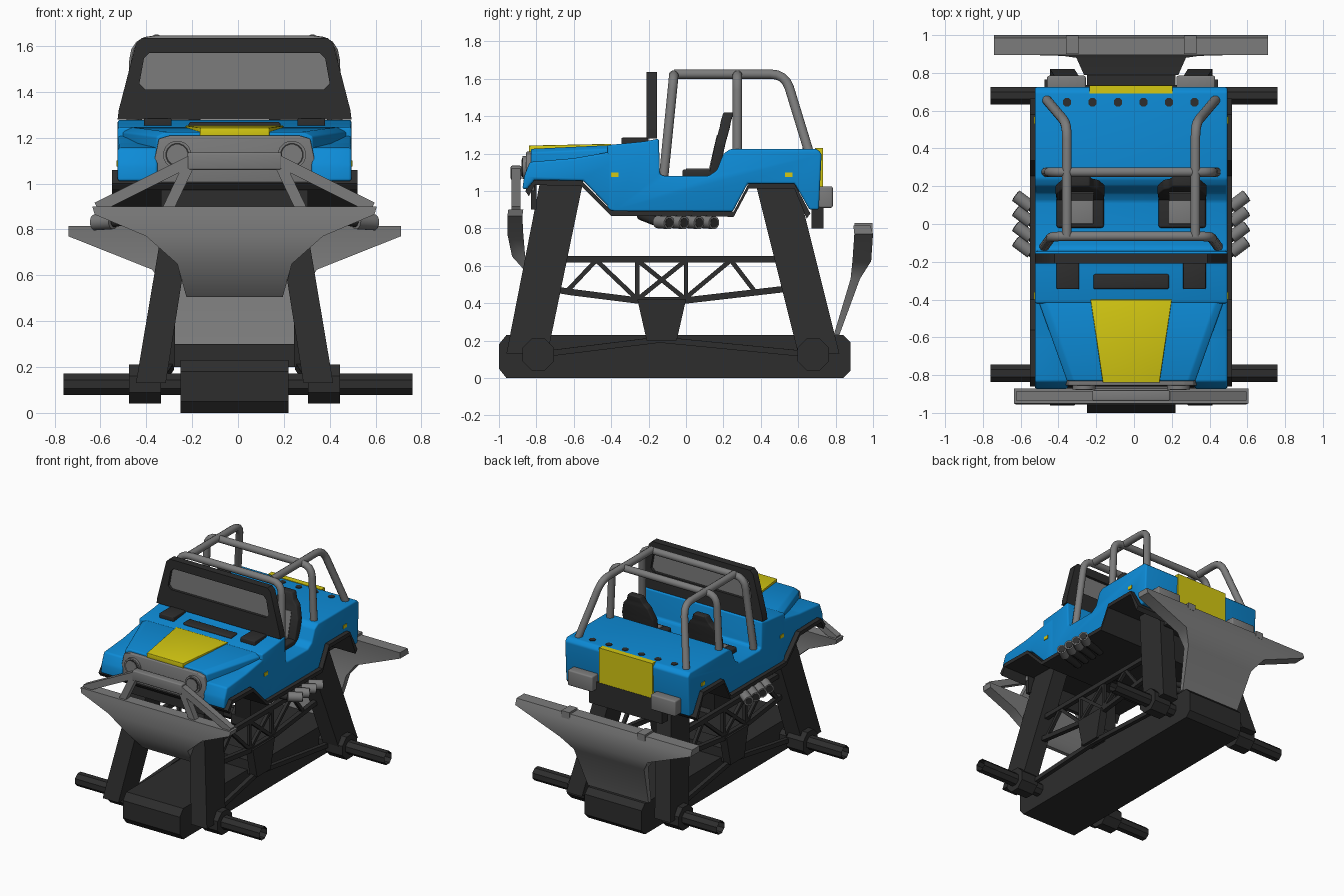
import bpy, bmesh, math
from mathutils import Vector as V

if "Cube" in bpy.data.objects:
    bpy.data.objects.remove(bpy.data.objects["Cube"])

CX = -0.015  # the body sits slightly off the axle centre


def material(name, col):
    m = bpy.data.materials.new(name)
    m.diffuse_color = (*col, 1)
    m.use_nodes = True
    m.node_tree.nodes["Principled BSDF"].inputs["Base Color"].default_value = m.diffuse_color
    return m


BLUE = material("blue paint", (0.004, 0.26, 0.68))
YELLOW = material("yellow paint", (0.66, 0.58, 0.006))
BLACK = material("dark grey", (0.026, 0.026, 0.026))
GREY = material("metal grey", (0.2, 0.2, 0.2))


def loft(name, rings, mat, bevel=0, caps=True, closed=False, cx=CX):
    """Skin a list of equal point rings; optional rounded edges."""
    bm = bmesh.new()
    vs = [[bm.verts.new((p[0] + cx, p[1], p[2])) for p in r] for r in rings]
    n = len(rings[0])
    pairs = list(zip(vs, vs[1:])) + ([(vs[-1], vs[0])] if closed else [])
    for a, b in pairs:
        for i in range(n):
            j = (i + 1) % n
            bm.faces.new((a[i], a[j], b[j], b[i]))
    if caps and not closed:
        bm.faces.new(vs[0])
        bm.faces.new(vs[-1])
    bmesh.ops.recalc_face_normals(bm, faces=bm.faces[:])
    if bevel:
        bmesh.ops.bevel(bm, geom=bm.edges[:], offset=bevel, segments=3, profile=0.5,
                        affect='EDGES', clamp_overlap=True)
    me = bpy.data.meshes.new(name)
    bm.to_mesh(me)
    bm.free()
    me.materials.append(mat)
    ob = bpy.data.objects.new(name, me)
    bpy.context.collection.objects.link(ob)
    return ob


def prism(name, prof, x0, x1, mat, bevel=0):
    return loft(name, [[(x, y, z) for y, z in prof] for x in (x0, x1)], mat, bevel)


def rect(x0, x1, y0, y1, z):
    return [(x0, y0, z), (x1, y0, z), (x1, y1, z), (x0, y1, z)]


def box(name, x0, x1, y0, y1, z0, z1, mat, bevel=0):
    return loft(name, [rect(x0, x1, y0, y1, z0), rect(x0, x1, y0, y1, z1)], mat, bevel)


def tube(name, pts, r, mat, ref=(1, 0, 0), n=12, rnd=0, caps=True, cx=CX):
    """Tube along a path; rnd rounds the corners; n=4 gives a square beam."""
    pts, ref = [V(p) for p in pts], V(ref)
    path = [pts[0]]
    for a, b, c in zip(pts, pts[1:], pts[2:]):
        if rnd:
            p, q = b + (a - b).normalized() * rnd, b + (c - b).normalized() * rnd
            path += [p * (1 - t) ** 2 + b * 2 * t * (1 - t) + q * t * t for t in (0, .25, .5, .75, 1)]
        else:
            path.append(b)
    path.append(pts[-1])
    rings = []
    for i, p in enumerate(path):
        t = (path[min(i + 1, len(path) - 1)] - path[max(i - 1, 0)]).normalized()
        u = t.cross(ref).normalized()
        w = t.cross(u)
        k = r * (1.414 if n == 4 else 1)
        rings.append([p + k * (u * math.cos(a) + w * math.sin(a))
                      for a in [2 * math.pi * (j + .5) / n for j in range(n)]])
    return loft(name, rings, mat, caps=caps, cx=cx)


# --- chassis: low box, axles, legs, truss ---
prism("chassis_box", [(-1, .05), (-.96, 0), (.84, 0), (.88, .04), (.88, .19), (.84, .23), (-.96, .23), (-1, .18)],
      -.235, .235, BLACK)
for y, tag in ((-.79, "front"), (.68, "rear")):
    tube(tag + "_axle", [(-.76, y, .125), (.76, y, .125)], .05, BLACK, (0, 1, 0), 8, caps=False, cx=0)
    tube(tag + "_axle_bore", [(-.76, y, .125), (.76, y, .125)], .042, BLACK, (0, 1, 0), 8, caps=False, cx=0)
for s in (1, -1):
    for tag, b, t, y in (("front", (-.96, -.74), (-.78, -.55), -.79), ("rear", (.6, .82), (.37, .59), .68)):
        loft(tag + "_leg", [rect(s * .3, s * .43, *b, .13), rect(s * .155, s * .275, *t, 1.05)], BLACK)
        tube(tag + "_hub", [(s * .32, y, .125), (s * .46, y, .125)], .092, BLACK, (0, 1, 0), 8)
        tube(tag + "_link_arm", [(s * .33, y, .125), (s * .28, -.14, .205)], .016, BLACK, (0, 0, 1), 4)
    x = s * .29
    tube("truss_top_rail", [(x, -.68, .635), (x, .5, .635)], .017, BLACK, n=4)
    tube("truss_arch", [(x, -.74, .48), (x, -.62, .46), (x, -.26, .415), (x, 0, .415), (x, .52, .475)], .017, BLACK, n=4)
    for a, b in (((-.26, .42), (-.26, .63)), ((0, .42), (0, .63)), ((-.26, .42), (0, .63)), ((0, .42), (-.26, .63)),
                 ((-.64, .46), (-.48, .63)), ((-.48, .63), (-.27, .43)), ((0, .43), (.24, .63)), ((.24, .63), (.37, .46))):
        tube("truss_brace", [(x, *a), (x, *b)], .012, BLACK, n=4)
    prism("truss_post", [(-.21, .2), (-.05, .2), (0, .42), (-.26, .42)], x - .03, x + .03, BLACK)
box("centre_mount", -.26, .26, -.2, -.06, .2, .3, BLACK)

# --- blue body: tub, hood, fenders ---
prism("body_tub", [(-.42, .9), (-.42, 1.245), (-.22, 1.265), (-.145, 1.28), (-.14, 1.09), (-.12, 1.08), (.12, 1.08),
                   (.165, 1.11), (.2, 1.2), (.24, 1.225), (.7, 1.225), (.725, 1.2), (.71, .9), (.66, .9), (.58, 1.04),
                   (.33, 1.04), (.25, .89), (-.38, .89)], -.51, .51, BLUE, .012)
loft("hood", [[(-h, y, 1.05), (h, y, 1.05), (h, y, z - .02), (h - .04, y, z), (-h + .04, y, z), (-h, y, z - .02)]
              for h, y, z in ((.34, -.83, 1.225), (.49, -.41, 1.245))], BLUE, .008)
for s in (1, -1):
    prism("fender", [(-.875, 1.01), (-.865, 1.08), (-.835, 1.155), (-.6, 1.175), (-.4, 1.21), (-.3, 1.22), (-.3, .9),
                     (-.4, .9), (-.55, 1.055), (-.81, 1.06), (-.85, 1.01)], s * .335, s * .51, BLUE, .018)

# --- dark underside and wheel arch trim ---
low = [(-.86, 1.0), (-.81, 1.06), (-.56, 1.055), (-.4, .895), (.255, .89), (.335, 1.04), (.58, 1.04), (.665, .88)]
prism("underside_trim", low + [(y + (.02 if i < 1 else -.02 if i == 7 else 0), z - .028)
                               for i, (y, z) in reversed(list(enumerate(low)))], -.535, .535, BLACK)
box("front_crossmember", -.32, .32, -.83, -.8, .9, 1.06, BLACK)
box("rear_valance", -.3, .3, .67, .735, .8, .97, BLACK)

# --- nose: grille and headlights ---
loft("grille", [[(-.33, y, 1.0), (.33, y, 1.0), (.35, y, 1.1), (.33, y, 1.195), (.28, y, 1.21), (-.28, y, 1.21),
                 (-.33, y, 1.195), (-.35, y, 1.1)] for y in (-.855, -.81)], GREY, .006)
for s in (1, -1):
    tube("headlight_ring", [(s * .25, -.875, 1.125), (s * .25, -.83, 1.125)], .062, GREY, n=16)
    tube("headlight_gap", [(s * .25, -.877, 1.125), (s * .25, -.83, 1.125)], .052, BLACK, n=16)
    tube("headlight_lens", [(s * .25, -.88, 1.125), (s * .25, -.83, 1.125)], .045, GREY, n=16)

# --- yellow panels and markers ---
loft("hood_panel", [[(-h, y, 1.2), (h, y, 1.2), (h, y, z), (-h, y, z)]
                    for h, y, z in ((.15, -.84, 1.243), (.215, -.4, 1.252))], YELLOW, .004)
box("tailgate_panel", -.22, .22, .69, .733, .965, 1.229, YELLOW)
for s in (1, -1):
    for y in (-.38, .55):
        box("side_marker", s * .5, s * .515, y - .02, y + .02, 1.075, 1.1, YELLOW)
    # tail lights and hood hinges
    box("tail_light", s * .24, s * .445, .71, .785, .91, 1.025, GREY, .01)
    box("hood_hinge", s * .275, s * .395, -.345, -.2, 1.24, 1.285, BLACK, .006)
box("hood_vent", -.2, .2, -.345, -.265, 1.24, 1.268, BLACK, .01)
for i in range(6):
    x = -.34 + .135 * i
    tube("deck_bolt", [(x, .645, 1.2), (x, .645, 1.229)], .024, BLACK, n=8)

# --- windshield ---
outer = [(-.51, 1.28), (-.505, 1.32), (-.43, 1.61), (-.405, 1.635), (.405, 1.635), (.43, 1.61), (.505, 1.32), (.51, 1.28)]
inner = [(-.39, 1.41), (-.415, 1.435), (-.395, 1.545), (-.37, 1.57), (.37, 1.57), (.395, 1.545), (.415, 1.435), (.39, 1.41)]
loft("windshield_frame", [[(a, -.21, b), (a, -.155, b), (c, -.155, d), (c, -.21, d)]
                          for (a, b), (c, d) in zip(outer, inner)], BLACK, closed=True)
loft("windshield_glass", [[(x, y, z) for x, z in inner] for y in (-.19, -.175)], GREY)

# --- roll cage ---
tube("cage_front_hoop", [(-.46, -.12, 1.07), (-.42, -.065, 1.62), (.42, -.065, 1.62), (.46, -.12, 1.07)],
     .026, GREY, (0, 1, 0), rnd=.08)
tube("cage_middle_hoop", [(-.45, .275, 1.2), (-.43, .275, 1.62), (.43, .275, 1.62), (.45, .275, 1.2)],
     .026, GREY, (0, 1, 0), rnd=.08)
for s in (1, -1):
    tube("cage_side_rail", [(s * .34, -.065, 1.625), (s * .34, .53, 1.625), (s * .45, .66, 1.2)], .026, GREY, rnd=.08)

# --- seats ---
for s in (1, -1):
    a, b = (s * .145, s * .395)
    c = s * .27
    box("seat_base", a, b, -.02, .2, 1.07, 1.115, BLACK, .012)
    box("seat_cushion", c - .07, c + .07, .0, .13, 1.1, 1.121, GREY, .004)
    loft("seat_back", [rect(c - h, c + h, y, y + .055, z) for h, y, z in
                       ((.125, .12, 1.08), (.13, .155, 1.25), (.1, .18, 1.34), (.07, .185, 1.37), (.05, .2, 1.42))],
         BLACK, .008)
    loft("seat_back_insert", [rect(c - .07, c + .07, y, y + .02, z) for y, z in ((.123, 1.12), (.165, 1.3))], GREY)

# --- bumpers: rows of half width, outer y, z, thickness ---
for name, rows in (("front_bumper", ((.62, -.95, .9, .08), (.61, -.955, .865, .08), (.385, -.955, .77, .085),
                                     (.25, -.93, .65, .07), (.21, -.8, .505, .03))),
                   ("rear_bumper", ((.725, .985, .815, -.09), (.725, 1.0, .77, -.1), (.36, .99, .625, -.1),
                                    (.29, .93, .53, -.05), (.25, .82, .23, -.03)))):
    loft(name, [[(-h, y, z), (h, y, z), (h, y + t, z), (-h, y + t, z)] for h, y, z, t in rows], GREY)
for s in (1, -1):
    box("rear_bumper_rib", s * .28, s * .345, .9, .998, .78, .83, GREY)
    tube("hoop_outer_arm", [(s * .6, -.91, .895), (s * .19, -.91, 1.1)], .024, GREY, (0, 1, 0), 4)
    tube("hoop_inner_arm", [(s * .29, -.91, .89), (s * .19, -.91, 1.1)], .024, GREY, (0, 1, 0), 4)
box("hoop_top_bar", -.205, .205, -.937, -.88, 1.06, 1.135, GREY, .008)

# --- side exhaust pipes ---
for s in (1, -1):
    for i in range(4):
        y = -.09 + .08 * i
        end = V((s * .61, y, .83))
        bend = V((s * .53, y - .06, .835))
        tube("exhaust_pipe", [(s * .33, y - .15, .87), bend], .026, BLACK, (0, 0, 1))
        tube("exhaust_tip", [bend, end], .035, GREY, (0, 0, 1))
        d = (end - bend).normalized()
        tube("exhaust_hole", [end - d * .01, end + d * .003], .026, BLACK, (0, 0, 1))

# smooth the rounded parts, keep edges sharp
bpy.ops.object.select_all(action='SELECT')
bpy.context.view_layer.objects.active = bpy.context.collection.objects[0]
bpy.ops.object.shade_smooth_by_angle(angle=math.radians(35))
